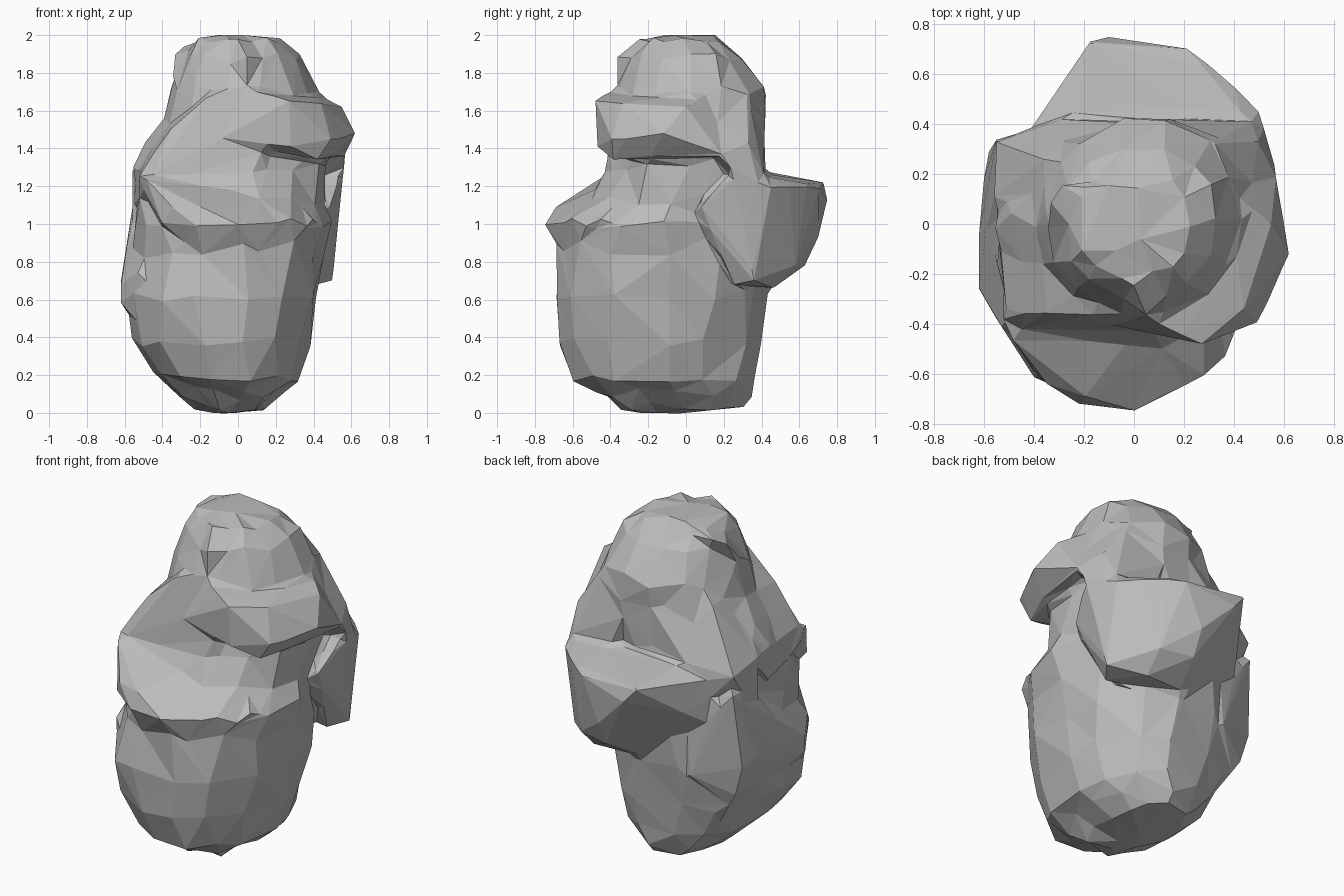
import bpy, bmesh, math, random

random.seed(4)
cube = bpy.data.objects.get("Cube")
if cube:
    bpy.data.objects.remove(cube, do_unlink=True)

SIDES = 14
FACET_COUNT = 620

# Core outline by height: z, left x, right x, front y, back y
CORE = [
    (0, -.14, 0, -.24, 0),
    (.04, -.22, .14, -.35, .31),
    (.11, -.32, .24, -.46, .35),
    (.19, -.43, .31, -.59, .36),
    (.38, -.54, .37, -.66, .39),
    (.62, -.59, .41, -.69, .44),
    (.84, -.55, .44, -.66, .45),
    (1, -.54, .47, -.67, .43),
    (1.12, -.54, .46, -.5, .42),
    (1.28, -.53, .46, -.41, .42),
    (1.4, -.48, .46, -.39, .41),
    (1.55, -.39, .48, -.38, .41),
    (1.7, -.35, .41, -.35, .41),
    (1.89, -.27, .33, -.29, .3),
    (1.96, -.22, .22, -.22, .22),
    (2, -.16, .04, -.1, .16),
]

# Corner points of the lumps that stand out from the core
CROWN = [(-.34, .08, 1.9), (-.28, .18, 1.95), (.05, -.37, 1.88), (0, -.25, 1.98),
         (.32, .05, 1.92), (-.36, -.06, 1.72), (.05, -.36, 1.72), (.3, -.15, 1.85),
         (-.07, .13, 2), (0, .1, 1.7)]
BROW = [(.27, -.48, 1.66), (.28, -.47, 1.41), (.62, -.12, 1.48), (.55, 0, 1.62),
        (.5, -.39, 1.44), (.44, -.34, 1.64), (.57, .2, 1.36), (.42, .1, 1.69),
        (.05, -.38, 1.71), (-.1, -.4, 1.45), (.5, -.2, 1.36), (.42, -.39, 1.34),
        (.2, .1, 1.4)]
NECK = [(.44, .15, 1.6), (.33, .33, 1.68), (.5, .33, 1.42), (.56, .25, 1.28),
        (.57, .18, 1.36), (.1, .41, 1.5), (.2, .42, 1.28), (.5, .42, 1.2),
        (.1, .1, 1.3)]
LEDGE = [(-.18, .73, 1.22), (-.1, .75, 1.13), (.22, .7, 1.2), (.37, .58, 1.2),
         (.5, .45, 1.2), (.56, .25, 1.29), (.48, .06, 1.09), (.5, .36, .7),
         (.42, .25, .68), (.3, .46, .66), (0, .46, .67), (.1, .63, .78),
         (.3, .58, .78), (-.4, .38, .95), (-.42, .37, 1.2), (-.25, .42, 1.28),
         (.1, .7, .93)]
FLANK = [(-.55, .34, 1.15), (-.6, .18, .72), (-.62, -.05, .7), (-.62, -.26, .68),
         (-.62, -.26, .58), (-.57, .31, .88), (-.58, .29, .68), (-.53, .28, .5),
         (-.46, -.4, .4), (-.35, .23, .22), (-.3, .4, .6), (-.3, .4, .9),
         (-.52, -.43, .75), (-.3, 0, .9)]
FRONT_WALL = [(-.51, -.35, 1.29), (-.5, -.43, 1.18), (-.36, -.36, 1.5),
              (-.14, -.36, 1.7), (.15, -.43, 1.2), (.15, -.38, 1.7),
              (-.38, .1, 1.55), (-.55, .1, 1.28), (-.55, 0, 1.1)]
SHELF = [(-.53, -.38, 1.26), (-.5, -.44, 1.25), (-.35, -.64, 1.09),
         (-.2, -.69, 1.09), (0, -.75, 1), (-.22, -.72, .99), (-.4, -.59, 1),
         (.2, -.65, 1.01), (.38, -.53, .99), (.1, -.66, .87), (-.2, -.66, .87),
         (.42, -.4, 1.04), (.1, -.4, 1.2), (-.5, 0, 1.1)]
BACK_SHOULDER = [(-.55, .33, 1.24), (-.3, .42, 1.28), (-.33, .25, 1.65),
                 (-.05, .41, 1.55), (-.2, .41, .85), (-.56, .1, 1.28),
                 (-.56, .1, .95), (-.37, 0, 1.57), (0, 0, 1.2)]


def wobble(amount):
    return random.uniform(-amount, amount)


def signed_power(value, power):
    return math.copysign(abs(value) ** power, value)


def add_loft(bm, sections):
    """Skin a stack of rounded rings and cap both ends."""
    rings = []
    for z, left, right, front, back in sections:
        ring = []
        rise = .03 if 0 < z < 2 else 0
        for i in range(SIDES):
            angle = math.tau * i / SIDES + wobble(.08)
            u = signed_power(math.cos(angle), .92)
            v = signed_power(math.sin(angle), .92)
            grow = 1.02 + wobble(.04)
            ring.append(bm.verts.new((
                (left + right) / 2 + u * grow * (right - left) / 2,
                (front + back) / 2 + v * grow * (back - front) / 2,
                z + wobble(rise))))
        rings.append(ring)
    for low, high in zip(rings, rings[1:]):
        for i in range(SIDES):
            j = (i + 1) % SIDES
            bm.faces.new((low[i], low[j], high[j], high[i]))
    bm.faces.new(list(reversed(rings[0])))
    bm.faces.new(rings[-1])


def add_hull(bm, points):
    """Wrap a convex lump around its corner points."""
    verts = [bm.verts.new(p) for p in points]
    result = bmesh.ops.convex_hull(bm, input=verts)
    loose = [v for v in result["geom_interior"] if isinstance(v, bmesh.types.BMVert)]
    bmesh.ops.delete(bm, geom=loose, context='VERTS')


def apply_modifiers(obj):
    graph = bpy.context.evaluated_depsgraph_get()
    obj.data = bpy.data.meshes.new_from_object(obj.evaluated_get(graph))
    obj.modifiers.clear()


# Rough shape: core with all its lumps
bm = bmesh.new()
add_loft(bm, CORE)
for lump in (CROWN, BROW, NECK, LEDGE, FLANK, FRONT_WALL, SHELF, BACK_SHOULDER):
    add_hull(bm, lump)
bmesh.ops.triangulate(bm, faces=bm.faces[:])
bmesh.ops.recalc_face_normals(bm, faces=bm.faces[:])
mesh = bpy.data.meshes.new("rock")
bm.to_mesh(mesh)
bm.free()
rock = bpy.data.objects.new("rock", mesh)
bpy.context.collection.objects.link(rock)

# Fuse the lumps into one skin, then reduce it to broad facets
fuse = rock.modifiers.new("fuse", 'REMESH')
fuse.mode = 'VOXEL'
fuse.voxel_size = .022
apply_modifiers(rock)
triangles = sum(len(p.vertices) - 2 for p in rock.data.polygons)
reduce = rock.modifiers.new("reduce", 'DECIMATE')
reduce.ratio = FACET_COUNT / triangles
apply_modifiers(rock)

# Stone colour on flat faces
stone = bpy.data.materials.new("grey stone")
stone.use_nodes = True
grey = (.5, .5, .5, 1)
stone.diffuse_color = grey
shader = next(n for n in stone.node_tree.nodes if n.type == 'BSDF_PRINCIPLED')
shader.inputs["Base Color"].default_value = grey
rock.data.materials.clear()
rock.data.materials.append(stone)
for p in rock.data.polygons:
    p.use_smooth = False
    p.material_index = 0
